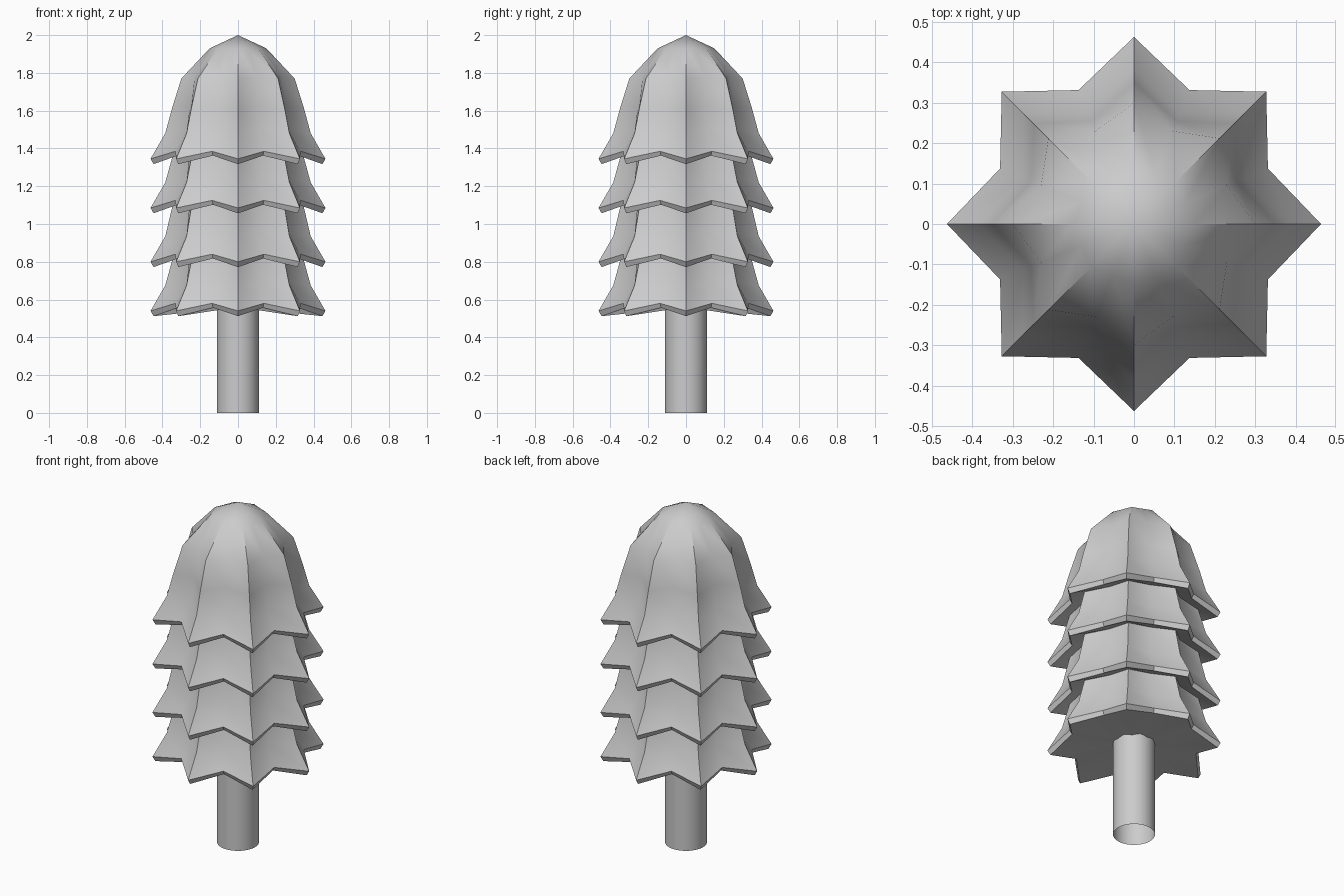
import bpy, bmesh
from math import cos, sin, pi

if "Cube" in bpy.data.objects:
    bpy.data.objects.remove(bpy.data.objects["Cube"])

LOBES = 8


def finish(name, bm):
    bmesh.ops.recalc_face_normals(bm, faces=bm.faces)
    me = bpy.data.meshes.new(name)
    bm.to_mesh(me)
    bm.free()
    ob = bpy.data.objects.new(name, me)
    bpy.context.collection.objects.link(ob)
    bpy.ops.object.select_all(action='DESELECT')
    ob.select_set(True)
    bpy.context.view_layer.objects.active = ob
    bpy.ops.object.shade_smooth_by_angle(angle=pi / 4)


def star_ring(bm, r, z, ratio, lift):
    # Points on the axes and diagonals, raised valleys in between
    ring = []
    for i in range(LOBES * 2):
        a = i * pi / LOBES
        valley = i % 2
        rr = r * ratio if valley else r
        ring.append(bm.verts.new((rr * cos(a), rr * sin(a), z + lift * valley)))
    return ring


# Foliage: one continuous star-shaped skin (radius, height, valley ratio, valley lift)
profile = [(0.15, 1.93, 0.92, 0.0), (0.30, 1.77, 0.83, 0.01), (0.35, 1.61, 0.79, 0.01)]
rims = [1.345, 1.085, 0.80, 0.54]
for k, z in enumerate(rims):
    profile += [(0.385, z + 0.135, 0.77, 0.02),
                (0.463, z, 0.775, 0.04),
                (0.447, z - 0.028, 0.775, 0.045)]
    if k < len(rims) - 1:
        profile.append((0.345, z + 0.02, 0.80, 0.02))

bm = bmesh.new()
rings = [star_ring(bm, *p) for p in profile]
n = LOBES * 2
for a, b in zip(rings, rings[1:]):
    for i in range(n):
        j = (i + 1) % n
        bm.faces.new((a[i], b[i], b[j], a[j]))
for ring, z in ((rings[0], 2.0), (rings[-1], 0.56)):
    tip = bm.verts.new((0, 0, z))
    for i in range(n):
        bm.faces.new((tip, ring[i], ring[(i + 1) % n]))
finish("foliage", bm)

# Trunk: open-ended tube
bm = bmesh.new()
bmesh.ops.create_cone(bm, cap_ends=False, segments=32, radius1=0.112, radius2=0.112, depth=0.56)
bmesh.ops.translate(bm, verts=bm.verts, vec=(0, 0, 0.28))
finish("trunk", bm)
